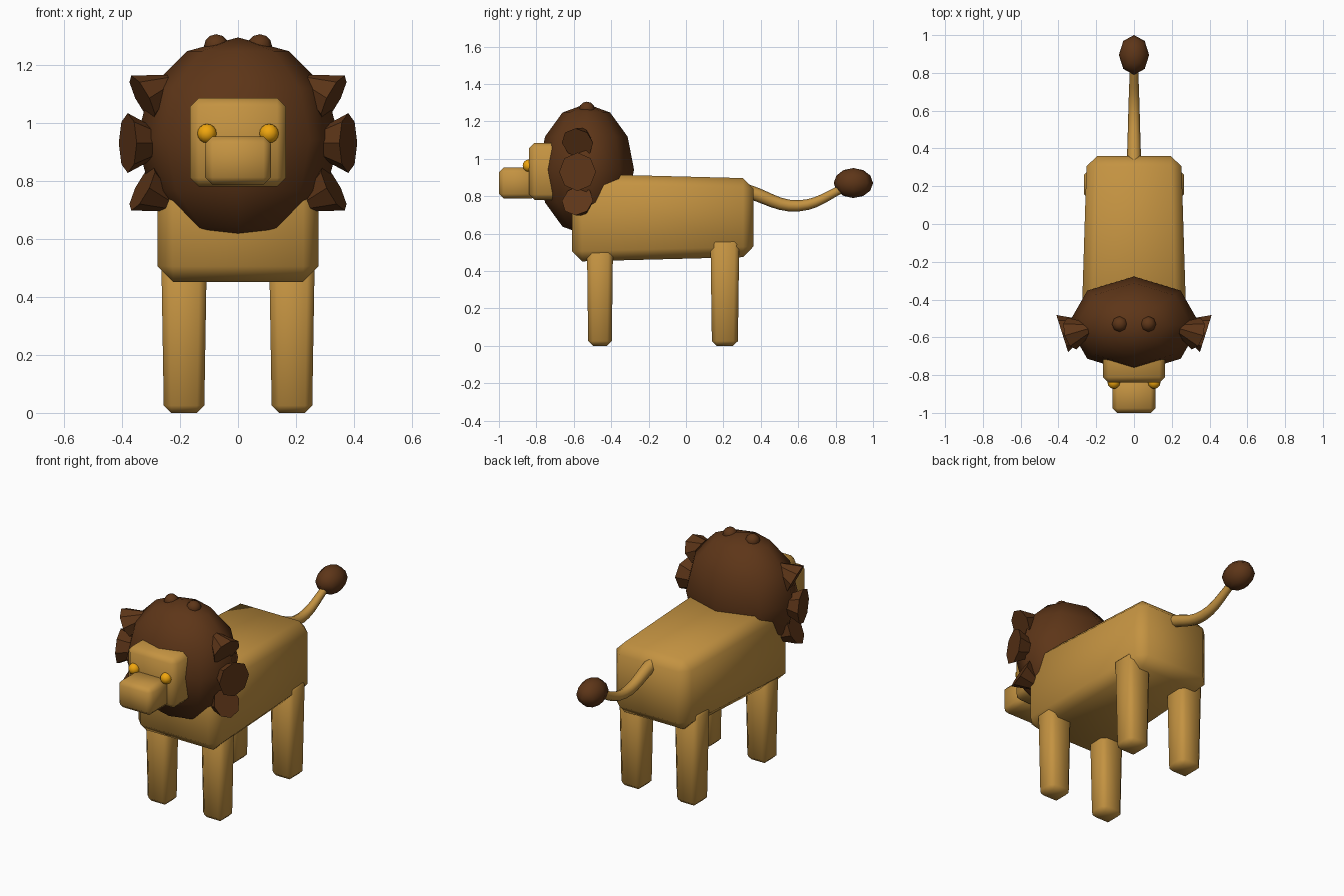
import bpy, bmesh, math
from mathutils import Vector, Matrix

if "Cube" in bpy.data.objects:
    bpy.data.objects.remove(bpy.data.objects["Cube"])


def material(name, rgb):
    m = bpy.data.materials.new(name)
    m.diffuse_color = (*rgb, 1)
    m.use_nodes = True
    m.node_tree.nodes["Principled BSDF"].inputs["Base Color"].default_value = m.diffuse_color
    return m


TAN = material("tan_fur", (0.55, 0.29, 0.053))
BROWN = material("brown_hair", (0.11, 0.036, 0.009))
AMBER = material("amber", (0.87, 0.38, 0.004))


def make(name, bm, mat, smooth=True):
    me = bpy.data.meshes.new(name)
    bmesh.ops.recalc_face_normals(bm, faces=bm.faces)
    bm.to_mesh(me)
    bm.free()
    for p in me.polygons:
        p.use_smooth = smooth
    me.materials.append(mat)
    ob = bpy.data.objects.new(name, me)
    bpy.context.collection.objects.link(ob)
    return ob


def box(name, lo, hi, bevel, shape=None):
    """Bevelled box between two corners; shape(v) may taper it."""
    bm = bmesh.new()
    bmesh.ops.create_cube(bm, size=1)
    lo, hi = Vector(lo), Vector(hi)
    for v in bm.verts:
        v.co = Vector((lo[i] + (v.co[i] + 0.5) * (hi[i] - lo[i])) for i in range(3))
        if shape:
            shape(v)
    ob = make(name, bm, TAN)
    mod = ob.modifiers.new("bevel", 'BEVEL')
    mod.width, mod.segments = bevel, 1
    return ob


def ball(name, loc, radii, seg, rings, mat):
    bm = bmesh.new()
    bmesh.ops.create_uvsphere(bm, u_segments=seg, v_segments=rings, radius=1)
    bmesh.ops.transform(bm, verts=bm.verts, matrix=Matrix.Translation(loc) @ Matrix.Diagonal((*radii, 1)))
    return make(name, bm, mat)


def tuft(name, centre, normal, radius, depth):
    """Cone with its wide end facing outward and its tip inside the mane."""
    bm = bmesh.new()
    bmesh.ops.create_cone(bm, cap_ends=True, segments=8, radius1=0, radius2=radius, depth=depth)
    n = Vector(normal).normalized()
    rot = n.to_track_quat('Z', 'Y').to_matrix().to_4x4()
    bmesh.ops.transform(bm, verts=bm.verts,
                        matrix=Matrix.Translation(Vector(centre) - n * depth / 2) @ rot)
    bmesh.ops.remove_doubles(bm, verts=bm.verts, dist=1e-5)
    return make(name, bm, BROWN, False)


# Body, slightly slimmer at the back
def body_taper(v):
    if v.co.y > 0:
        v.co.x *= 0.25 / 0.28
        v.co.z = 0.895 if v.co.z > 0.7 else 0.475


box("body", (-0.28, -0.61, 0.45), (0.28, 0.36, 0.92), 0.055, body_taper)

# Legs, tapering towards the feet
for side, s in (("right", 1), ("left", -1)):
    for part, y, w in (("front", -0.46, 0.07), ("back", 0.208, 0.077)):
        def leg_taper(v, cx=0.186 * s, cy=y):
            if v.co.z < 0.1:
                v.co.x = cx + (v.co.x - cx) * 0.88
                v.co.y = cy + (v.co.y - cy) * 0.9
        box(f"{part}_leg_{side}", (0.186 * s - 0.079, y - w, 0),
            (0.186 * s + 0.079, y + w, 0.57), 0.025, leg_taper)

# Head, muzzle and eyes
box("head", (-0.165, -0.84, 0.78), (0.165, -0.58, 1.085), 0.03)
box("muzzle", (-0.113, -1.0, 0.787), (0.113, -0.8, 0.953), 0.025)
for side, s in (("right", 1), ("left", -1)):
    ball(f"eye_{side}", (0.107 * s, -0.84, 0.963), (0.033,) * 3, 12, 8, AMBER)

# Mane with hair tufts around it
ball("mane", (0, -0.533, 0.942), (0.35, 0.255, 0.352), 8, 6, BROWN)
for side, s in (("right", 1), ("left", -1)):
    tuft(f"mane_tuft_middle_{side}", (0.38 * s, -0.58, 0.93), (0.95 * s, -0.3, 0), 0.103, 0.2)
    for part, d in (("upper", 1), ("lower", -1)):
        tuft(f"mane_tuft_{part}_{side}", (0.33 * s, -0.58, 0.93 + 0.155 * d),
             (0.85 * s, -0.25, -0.45 * d), 0.087, 0.18)
    ball(f"mane_tuft_top_{side}", (0.075 * s, -0.53, 1.265), (0.042, 0.042, 0.04), 8, 6, BROWN)

# Tail and its tuft
cu = bpy.data.curves.new("tail", 'CURVE')
cu.dimensions = '3D'
cu.bevel_depth, cu.bevel_resolution, cu.resolution_u = 0.03, 2, 6
cu.use_fill_caps = True
sp = cu.splines.new('BEZIER')
sp.bezier_points.add(2)
for p, (y, z, r) in zip(sp.bezier_points, ((0.33, 0.825, 1.25), (0.6, 0.748, 1.0), (0.86, 0.85, 0.7))):
    p.co = (0, y, z)
    p.radius = r
    p.handle_left_type = p.handle_right_type = 'AUTO'
cu.materials.append(TAN)
bpy.context.collection.objects.link(bpy.data.objects.new("tail", cu))
ball("tail_tuft", (0, 0.895, 0.87), (0.08, 0.105, 0.08), 8, 6, BROWN)
